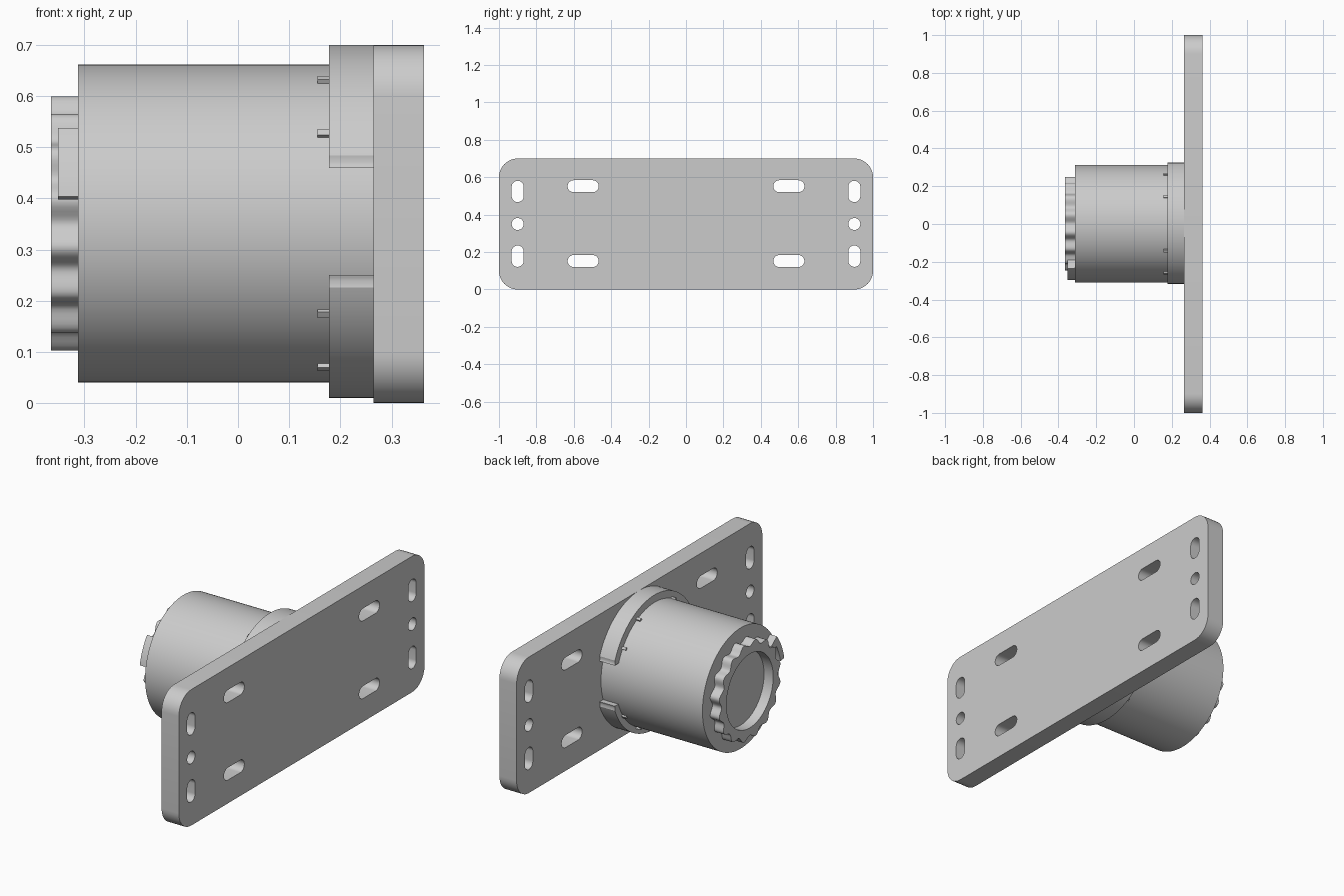
import bpy
from math import sin, cos, pi, radians
from mathutils import Matrix

cube = bpy.data.objects.get("Cube")
if cube:
    bpy.data.objects.remove(cube, do_unlink=True)

grey = bpy.data.materials.new("plain grey")
grey.use_nodes = True
grey.diffuse_color = (0.6, 0.6, 0.6, 1)
grey.node_tree.nodes["Principled BSDF"].inputs["Base Color"].default_value = (0.6, 0.6, 0.6, 1)

CY, CZ = 0.002, 0.351      # axis of the barrel
AXES = Matrix(((0, 0, 1, 0), (1, 0, 0, 0), (0, 1, 0, 0), (0, 0, 0, 1)))


def arc(y, z, r, a0=0, a1=360, n=96):
    """Points (y, z) along an arc; a full turn leaves out the repeated end."""
    count = n if a1 - a0 == 360 else n + 1
    return [(y + r * cos(radians(a0 + (a1 - a0) * i / n)),
             z + r * sin(radians(a0 + (a1 - a0) * i / n))) for i in range(count)]


def rounded(y, z, w, h, r, n=10):
    """Rectangle with round corners; a slot when r is half its width."""
    pts = []
    for k, (sy, sz) in enumerate(((1, 1), (-1, 1), (-1, -1), (1, -1))):
        pts += arc(y + sy * (w / 2 - r), z + sz * (h / 2 - r), r, 90 * k, 90 * k + 90, n)
    return pts


def prism(name, loops, x0, x1):
    """Extrude an outline, with any holes, along x."""
    curve = bpy.data.curves.new(name, "CURVE")
    curve.dimensions = "2D"
    curve.fill_mode = "BOTH"
    curve.extrude = (x1 - x0) / 2
    for pts in loops:
        spline = curve.splines.new("POLY")
        spline.points.add(len(pts) - 1)
        for p, (y, z) in zip(spline.points, pts):
            p.co = (y, z, 0, 1)
        spline.use_cyclic_u = True
    ob = bpy.data.objects.new(name, curve)
    bpy.context.collection.objects.link(ob)
    ob.matrix_world = Matrix.Translation(((x0 + x1) / 2, 0, 0)) @ AXES
    bpy.ops.object.select_all(action="DESELECT")
    ob.select_set(True)
    bpy.context.view_layer.objects.active = ob
    bpy.ops.object.convert(target="MESH")
    ob = bpy.context.object
    ob.name = name
    bpy.ops.object.mode_set(mode="EDIT")
    bpy.ops.mesh.select_all(action="SELECT")
    bpy.ops.mesh.remove_doubles(threshold=0.00005)
    bpy.ops.mesh.normals_make_consistent(inside=False)
    bpy.ops.object.mode_set(mode="OBJECT")
    ob.data.materials.clear()
    ob.data.materials.append(grey)
    bpy.ops.object.shade_smooth_by_angle(angle=radians(30))
    return ob


# Mounting plate with slots and holes
holes = []
for s in (-1, 1):
    holes.append(arc(s * 0.9, 0.35, 0.032, n=32))
    for t in (-1, 1):
        holes.append(rounded(s * 0.9, 0.351 + t * 0.173, 0.064, 0.114, 0.0319))
        holes.append(rounded(s * 0.55, 0.352 + t * 0.2, 0.166, 0.064, 0.0319))
prism("mounting_plate", [rounded(0, 0.35, 2, 0.7, 0.1)] + holes, 0.265, 0.363)

# Barrel
prism("barrel", [arc(CY, CZ, 0.311, n=128)], -0.313, 0.266)

# Two clamp arcs around the barrel base, with softened outer ends
for name, turn in (("upper_clamp_arc", 0), ("lower_clamp_arc", 180)):
    y, z = 0.004, 0.355
    outline = arc(y, z, 0.345, 22 + turn, 158 + turn, 64)
    outline += arc(y, z, 0.338, 160 + turn, 162 + turn, 2)
    outline += arc(y, z, 0.300, 159.5 + turn, 20.5 + turn, 64)
    outline += arc(y, z, 0.338, 18 + turn, 20 + turn, 2)
    prism(name, [outline], 0.178, 0.266)

# Small ribs beside the clamp arcs
for i, a in enumerate((34, 63, 117, 146, 214, 243, 297, 326)):
    prism("rib_%d" % (i + 1),
          [arc(CY, CZ, 0.320, a - 1.3, a + 1.3, 4) + arc(CY, CZ, 0.300, a + 1.3, a - 1.3, 4)],
          0.155, 0.18)

# Scalloped end collar with an open bore
scallops = []
for i in range(192):
    t = 2 * pi * i / 192
    r = 0.241 + 0.012 * cos(16 * t + pi)
    scallops.append((CY + r * cos(t), CZ + r * sin(t)))
prism("scalloped_collar", [scallops, arc(CY, CZ, 0.19)], -0.365, -0.312)

# Curved locking tab at the rim
prism("locking_tab",
      [arc(CY, CZ, 0.303, 142, 170, 16) + arc(CY, CZ, 0.272, 170, 150, 12)
       + arc(CY, CZ, 0.225, 149, 142, 4)],
      -0.352, -0.312).matrix_world @= Matrix.Identity(4)
